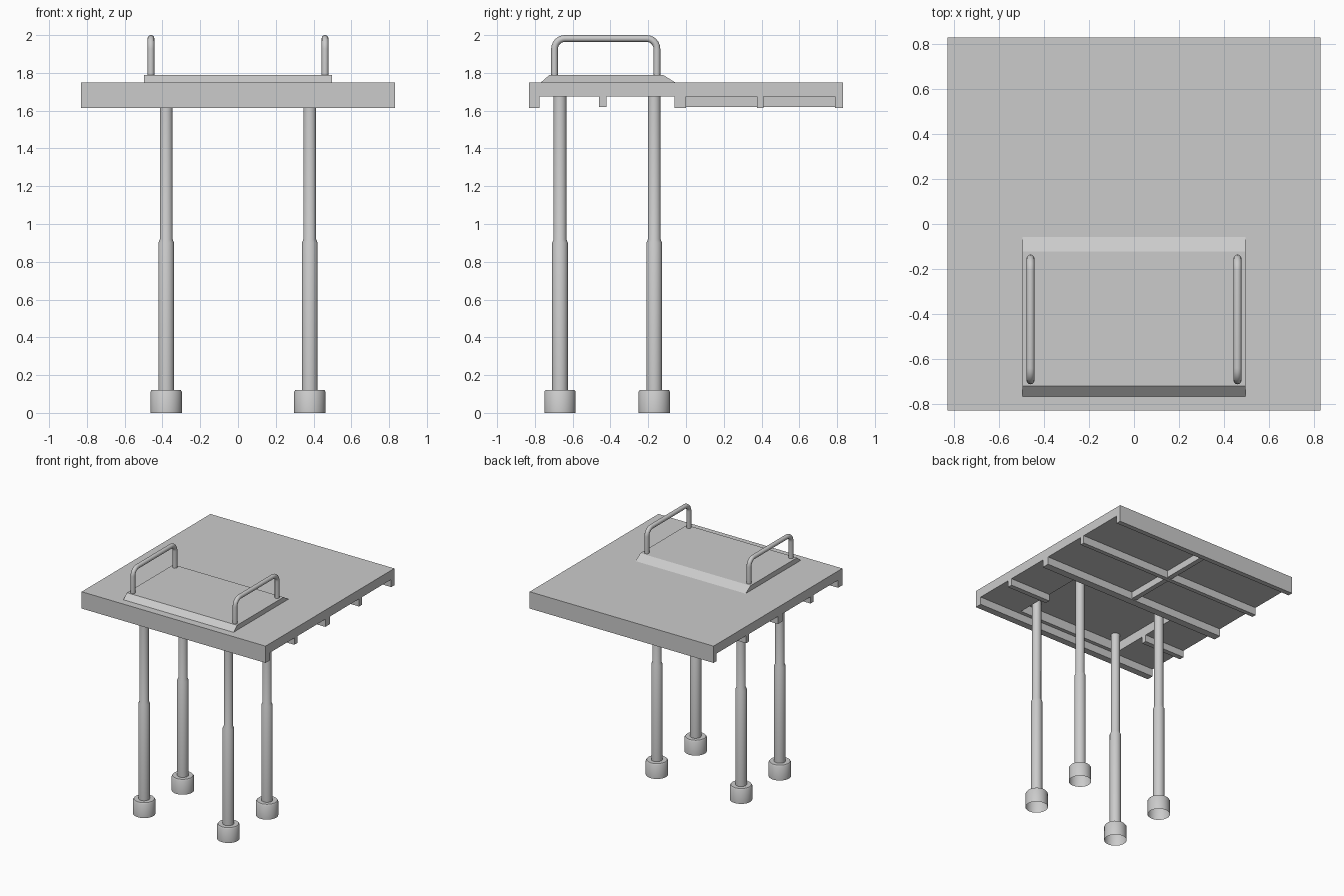
import bpy, bmesh, math
from mathutils import Vector

if "Cube" in bpy.data.objects:
    bpy.data.objects.remove(bpy.data.objects["Cube"])


def finish(name, bm, smooth=False, normals=True):
    if normals:
        bmesh.ops.recalc_face_normals(bm, faces=bm.faces)
    me = bpy.data.meshes.new(name)
    bm.to_mesh(me)
    bm.free()
    ob = bpy.data.objects.new(name, me)
    bpy.context.collection.objects.link(ob)
    if smooth:
        bpy.ops.object.select_all(action='DESELECT')
        ob.select_set(True)
        bpy.context.view_layer.objects.active = ob
        bpy.ops.object.shade_smooth_by_angle(angle=math.radians(35))
    return ob


def extrude_x(name, profile, x0, x1):
    """Extrude a (y, z) outline along x."""
    bm = bmesh.new()
    face = bm.faces.new([bm.verts.new((x0, y, z)) for y, z in profile])
    ext = bmesh.ops.extrude_face_region(bm, geom=[face])
    verts = [v for v in ext['geom'] if isinstance(v, bmesh.types.BMVert)]
    bmesh.ops.translate(bm, verts=verts, vec=(x1 - x0, 0, 0))
    return finish(name, bm)


def box(name, x0, x1, y0, y1, z0, z1):
    return extrude_x(name, [(y0, z0), (y1, z0), (y1, z1), (y0, z1)], x0, x1)


# Table top: comb-shaped section gives the lips and cross ribs
TOP, UNDER = 1.75, 1.675
ribs = [(-0.83, -0.775, 1.613), (-0.46, -0.42, 1.62), (-0.06, 0.0, 1.613),
        (0.375, 0.41, 1.613), (0.79, 0.83, 1.613)]
outline = [(0.83, TOP), (-0.83, TOP)]
for i, (a, b, z) in enumerate(ribs):
    if i:
        outline.append((a, UNDER))
    outline += [(a, z), (b, z)]
    if i < len(ribs) - 1:
        outline.append((b, UNDER))
deck = extrude_x("deck", outline, -0.83, 0.83)

# Opening under the raised plate
cutter = box("opening_cutter", -0.465, 0.465, -0.745, -0.08, 1.5, 1.9)
cutter.hide_render = True
cutter.hide_set(True)
mod = deck.modifiers.new("opening", 'BOOLEAN')
mod.operation = 'DIFFERENCE'
mod.solver = 'EXACT'
mod.object = cutter

# Centre rib running between the cross ribs
box("centre_rib", -0.02, 0.02, 0.0, 0.79, 1.62, UNDER)

# Raised plate with sloped front and back
extrude_x("raised_plate", [(-0.768, 1.75), (-0.722, 1.79),
                           (-0.122, 1.79), (-0.058, 1.75)], -0.497, 0.497)


# Legs with stepped tube and open-bottomed foot
def leg(name, x, y, seg=32):
    prof = [(0.083, 0), (0.083, 0.112), (0.076, 0.122), (0.042, 0.122),
            (0.042, 0.9), (0.034, 0.918), (0.034, 1.76)]
    bm = bmesh.new()
    rings = []
    for r, z in prof:
        rings.append([bm.verts.new((x + r * math.cos(2 * math.pi * k / seg),
                                    y + r * math.sin(2 * math.pi * k / seg), z))
                      for k in range(seg)])
    for lo, hi in zip(rings, rings[1:]):
        for k in range(seg):
            n = (k + 1) % seg
            bm.faces.new((lo[k], lo[n], hi[n], hi[k]))
    finish(name, bm, smooth=True, normals=False)


for side, x in (("left", -0.38), ("right", 0.38)):
    leg(f"front_leg_{side}", x, -0.667)
    leg(f"back_leg_{side}", x, -0.168)


# Tubular handles with rounded corners
def handle(name, x, r=0.018, bend=0.055, y0=-0.696, y1=-0.154, top=1.982):
    pts = [Vector((x, y0, 1.78))]
    for cy, start in ((y0 + bend, 180), (y1 - bend, 90)):
        for k in range(7):
            a = math.radians(start - 15 * k)
            pts.append(Vector((x, cy + bend * math.cos(a),
                               top - bend + bend * math.sin(a))))
    pts.append(Vector((x, y1, 1.78)))
    cu = bpy.data.curves.new(name, 'CURVE')
    cu.dimensions = '3D'
    cu.bevel_depth = r
    cu.bevel_resolution = 4
    sp = cu.splines.new('POLY')
    sp.points.add(len(pts) - 1)
    for p, co in zip(sp.points, pts):
        p.co = (*co, 1)
    sp.use_smooth = True
    bpy.context.collection.objects.link(bpy.data.objects.new(name, cu))


handle("handle_left", -0.461)
handle("handle_right", 0.461)
